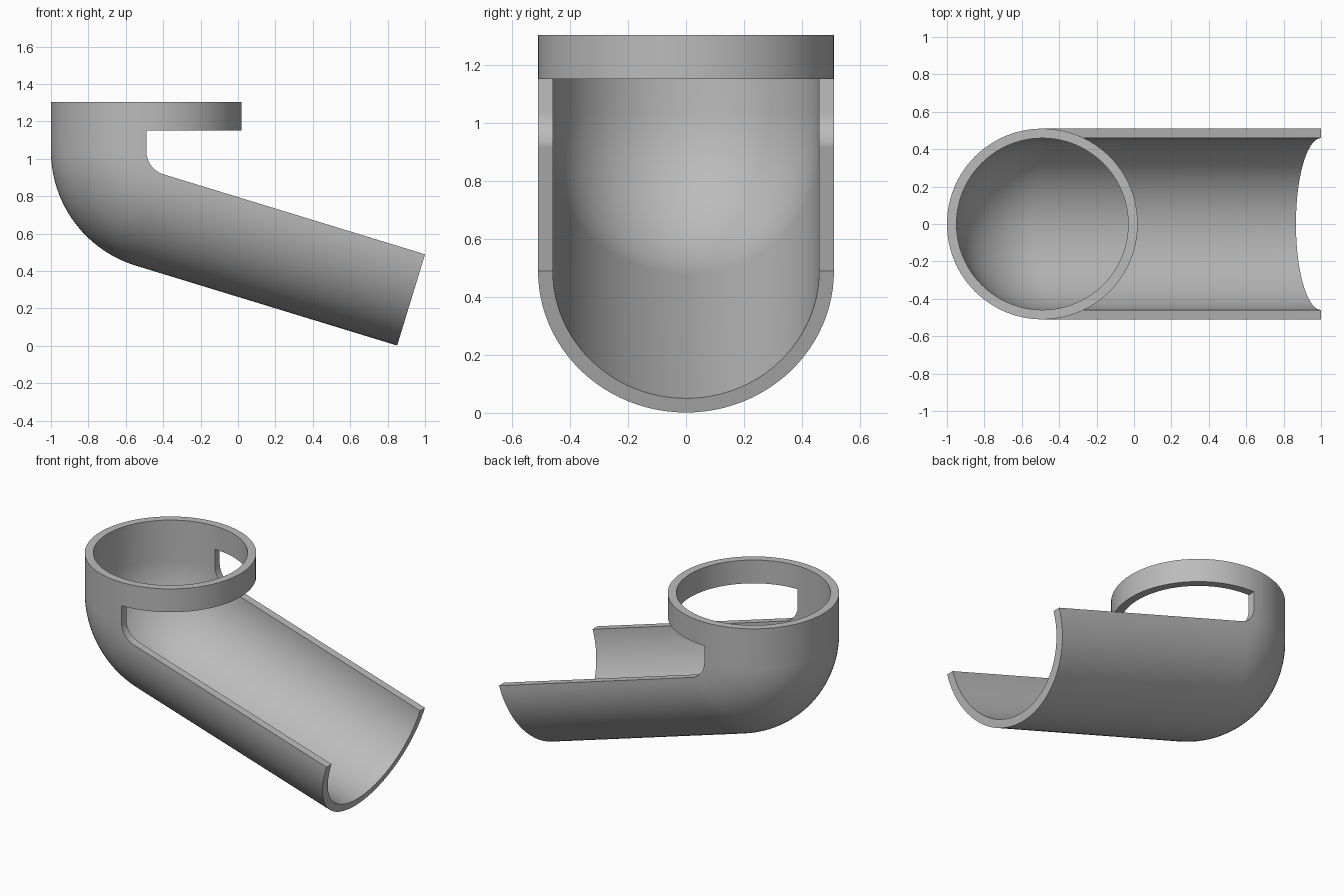
import bpy, bmesh
from math import sin, cos, pi, radians, tan
from mathutils import Vector

cube = bpy.data.objects.get("Cube")
if cube:
    bpy.data.objects.remove(cube)

OUTER, INNER = 0.51, 0.459          # pipe radii
AXIS_X, TOP, COLLAR = -0.49, 1.303, 1.15
END = Vector((1.0, 0, 0.489))       # axis point at the open end
SLOPE = radians(17)                 # fall of the chute
BEND = 0.13                         # bend radius of the axis
HALF = 48                           # segments in half a turn
STEPS = 28                          # segments in the bend

grey = bpy.data.materials.new("plain grey")
grey.use_nodes = True
colour = (0.5, 0.5, 0.5, 1)
grey.diffuse_color = colour
grey.node_tree.nodes["Principled BSDF"].inputs["Base Color"].default_value = colour

bm = bmesh.new()


def arc(centre, normal, radius, start, count):
    """Points round the pipe axis; angle 0 points along normal."""
    pts = []
    for i in range(count):
        a = start + pi * i / HALF
        p = centre + normal * radius * cos(a) + Vector((0, radius * sin(a), 0))
        pts.append(bm.verts.new(p))
    return pts


def bridge(a, b):
    for i in range(len(a) - 1):
        bm.faces.new((a[i], a[i + 1], b[i + 1], b[i]))


# Collar: full ring, with its underside open where the chute joins
back = Vector((-1, 0, 0))
rings = {}
for z in (TOP, COLLAR):
    for r in (OUTER, INNER):
        rings[z, r] = arc(Vector((AXIS_X, 0, z)), back, r, -pi / 2, 2 * HALF + 1)
bridge(rings[TOP, OUTER], rings[COLLAR, OUTER])
bridge(rings[COLLAR, INNER], rings[TOP, INNER])
bridge(rings[TOP, INNER], rings[TOP, OUTER])
bridge(rings[COLLAR, OUTER][HALF:], rings[COLLAR, INNER][HALF:])

# Path of the half pipe: straight drop, bend, sloping run
turn = pi / 2 - SLOPE
corner_z = END.z + (END.x - AXIS_X) * tan(SLOPE)
pivot = Vector((AXIS_X + BEND, 0, corner_z + BEND * tan(turn / 2)))
stations = [(Vector((AXIS_X, 0, COLLAR)), back)]
for i in range(STEPS + 1):
    a = pi + turn * i / STEPS
    n = Vector((cos(a), 0, sin(a)))
    stations.append((pivot + n * BEND, n))
stations.append((END, n))

# Half pipe: outer wall, inner wall, flat rims and end face
sections = [(arc(c, n, OUTER, -pi / 2, HALF + 1), arc(c, n, INNER, -pi / 2, HALF + 1))
            for c, n in stations]
for (o1, i1), (o2, i2) in zip(sections, sections[1:]):
    bridge(o1, o2)
    bridge(i2, i1)
    for k in (0, -1):
        bm.faces.new((o1[k], i1[k], i2[k], o2[k]))
bridge(*sections[-1])

bmesh.ops.remove_doubles(bm, verts=bm.verts, dist=0.0002)
bmesh.ops.recalc_face_normals(bm, faces=bm.faces)
mesh = bpy.data.meshes.new("pipe_elbow_chute")
bm.to_mesh(mesh)
bm.free()
mesh.materials.append(grey)

chute = bpy.data.objects.new("pipe_elbow_chute", mesh)
bpy.context.collection.objects.link(chute)
bpy.ops.object.select_all(action="DESELECT")
chute.select_set(True)
bpy.context.view_layer.objects.active = chute
bpy.ops.object.shade_smooth_by_angle(angle=radians(30))
